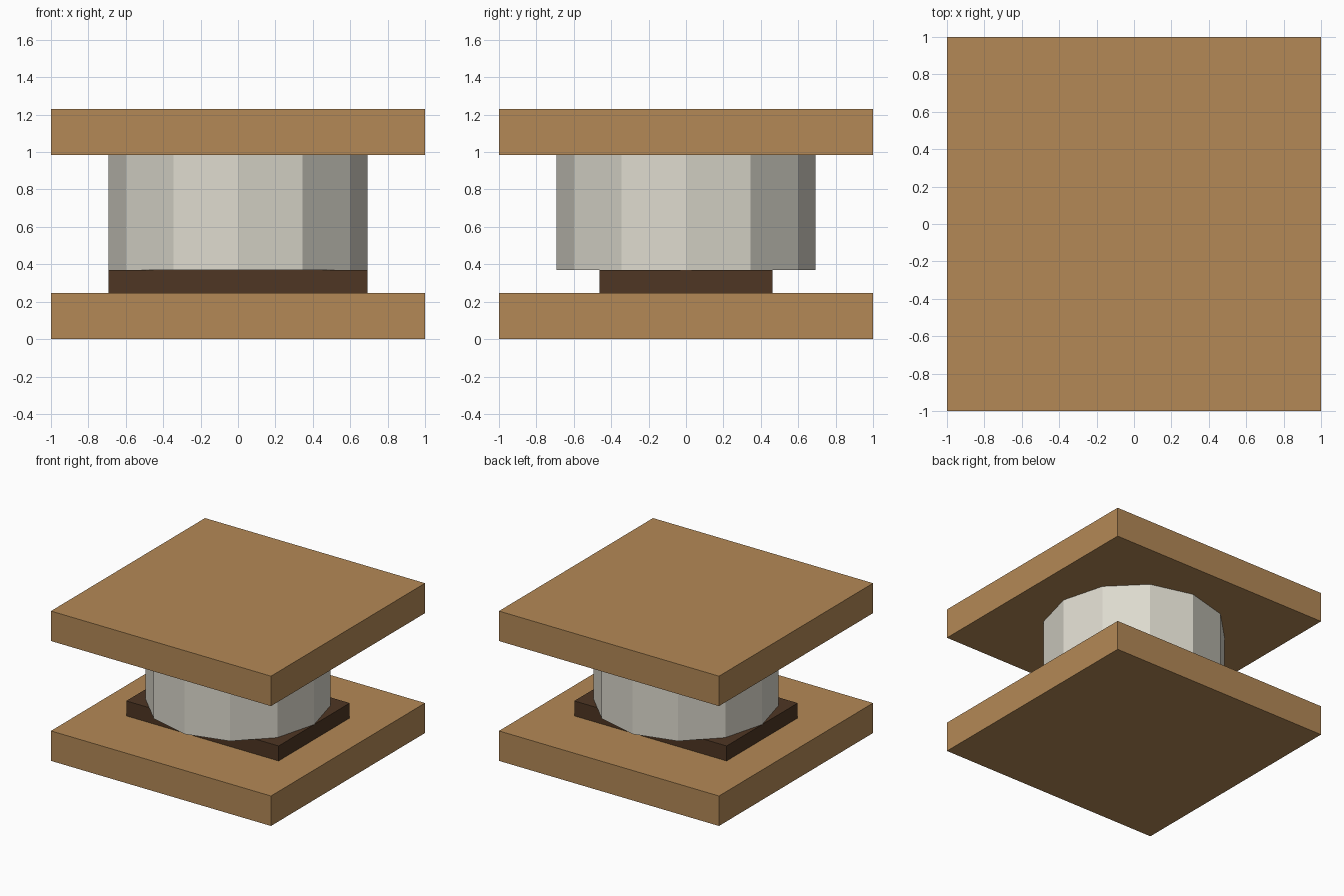
import bpy
import math

if "Cube" in bpy.data.objects:
    bpy.data.objects.remove(bpy.data.objects["Cube"])

U = 2 / 13  # base module: the slabs are 13 modules wide


def material(name, rgb):
    lin = [((c / 255 + 0.055) / 1.055) ** 2.4 for c in rgb]
    m = bpy.data.materials.new(name)
    m.diffuse_color = (*lin, 1)
    m.use_nodes = True
    m.node_tree.nodes["Principled BSDF"].inputs["Base Color"].default_value = m.diffuse_color
    return m


wood = material("light wood", (180, 137, 86))
dark = material("dark wood", (78, 54, 35))
stone = material("pale stone", (221, 218, 206))


def finish(name, mat):
    ob = bpy.context.object
    ob.name = name
    ob.data.materials.append(mat)
    bpy.ops.object.transform_apply(location=False, rotation=False, scale=True)


def box(name, mat, width, depth, z0, height):
    bpy.ops.mesh.primitive_cube_add(size=1, location=(0, 0, (z0 + height / 2) * U))
    bpy.context.object.scale = (width * U, depth * U, height * U)
    finish(name, mat)


# Square slabs at bottom and top
box("bottom_slab", wood, 13, 13, 0, 1.6)
box("top_slab", wood, 13, 13, 6.4, 1.6)

# Dark rectangular pad under the drum
box("pad", dark, 9, 6, 1.6, 0.8)

# Twelve-sided drum, corners on the axes
bpy.ops.mesh.primitive_cylinder_add(vertices=12, radius=4.5 * U, depth=4 * U,
                                    location=(0, 0, 4.4 * U))
finish("drum", stone)
